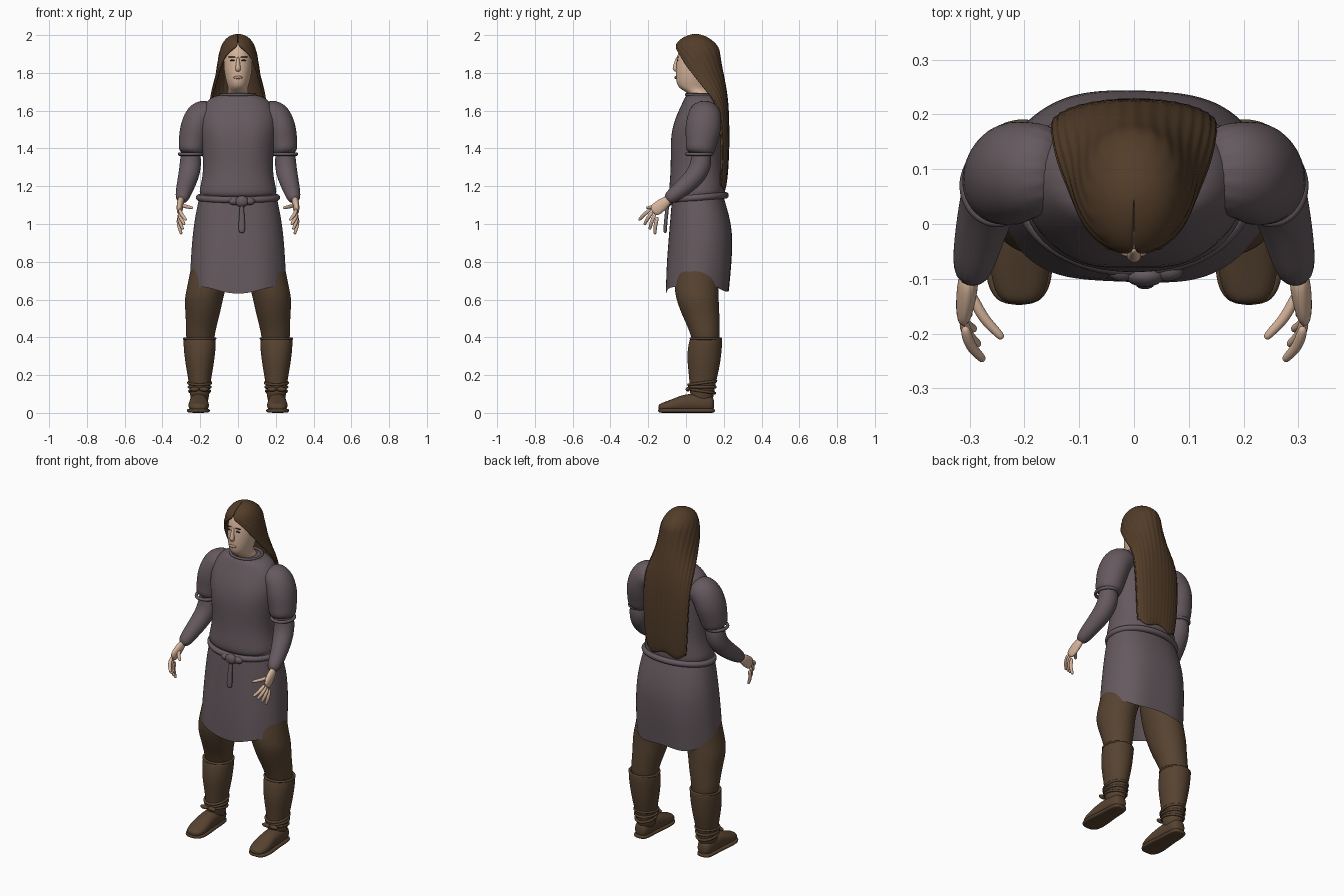
import bpy, bmesh, math
from mathutils import Vector

cube = bpy.data.objects.get("Cube")
if cube:
    bpy.data.objects.remove(cube, do_unlink=True)


def material(name, *colour):
    mat = bpy.data.materials.new(name)
    mat.use_nodes = True
    mat.diffuse_color = (*colour, 1)
    shader = mat.node_tree.nodes["Principled BSDF"]
    shader.inputs["Base Color"].default_value = (*colour, 1)
    shader.inputs["Roughness"].default_value = .8
    return mat


CLOTH = material("mauve cloth", .13, .1, .113)
HAIR = material("brown hair", .085, .046, .022)
LEATHER = material("brown leather", .095, .056, .03)
SKIN = material("skin", .68, .46, .33)
LIP = material("lip", .5, .28, .2)
DARK = material("dark brown", .05, .03, .02)
UP, FORWARD = Vector((0, 0, 1)), Vector((0, -1, 0))


def finish(name, bm, mat, mirror=False, smooth=2, thick=0):
    """Turn the mesh into a smooth shaded object with its modifiers."""
    bmesh.ops.recalc_face_normals(bm, faces=bm.faces)
    for face in bm.faces:
        face.smooth = True
    mesh = bpy.data.meshes.new(name)
    bm.to_mesh(mesh)
    bm.free()
    mesh.materials.append(mat)
    ob = bpy.data.objects.new(name, mesh)
    bpy.context.collection.objects.link(ob)
    if mirror:
        ob.modifiers.new("Mirror", 'MIRROR').use_mirror_merge = False
    if thick:
        solid = ob.modifiers.new("Thickness", 'SOLIDIFY')
        solid.thickness, solid.offset = thick, 0
    if smooth:
        subdivision = ob.modifiers.new("Smooth", 'SUBSURF')
        subdivision.levels = subdivision.render_levels = smooth
    return ob


def bridge(bm, rings, closed=True):
    count = len(rings[0])
    for ring, following in zip(rings, rings[1:]):
        for i in range(count if closed else count - 1):
            j = (i + 1) % count
            bm.faces.new((ring[i], ring[j], following[j], following[i]))


def at(x, *rows):
    return [(x, *row) for row in rows]


def loft(name, rows, mat, axis=None, sides=16, power=2, caps=True, shape=None, **options):
    """Rows are x, y, z, side radius and an optional cross radius."""
    bm, rings = bmesh.new(), []
    points = [Vector(row[:3]) for row in rows]
    for k, (point, row) in enumerate(zip(points, rows)):
        ahead, behind = points[min(k + 1, len(points) - 1)], points[max(k - 1, 0)]
        along = axis or (ahead - behind).normalized()
        side = Vector((1, 0, 0))
        side = (side - along * side.dot(along)).normalized()
        cross = along.cross(side)
        ring = []
        for i in range(sides):
            angle = math.tau * i / sides
            c, s = math.cos(angle), math.sin(angle)
            co = point + side * math.copysign(abs(c) ** (2 / power), c) * row[3]
            co += cross * math.copysign(abs(s) ** (2 / power), s) * row[-1]
            ring.append(bm.verts.new(shape(co, angle) if shape else co))
        rings.append(ring)
    bridge(bm, rings)
    if caps:
        bm.faces.new(rings[0])
        bm.faces.new(rings[-1])
    return finish(name, bm, mat, **options)


def band(name, centre, rx, ry, thickness, mat, tilt=0, **options):
    """Rolled ring around an oval, tilted toward the back."""
    bm, rings = bmesh.new(), []
    x, y, z = centre
    for i in range(33):
        a = math.tau * i / 32
        ring = []
        for j in range(8):
            b = math.tau * j / 8
            out, rise = thickness * math.cos(b), thickness * math.sin(b)
            ring.append(bm.verts.new((x + (rx + out) * math.cos(a),
                                      y + (ry + out) * math.sin(a),
                                      z + rise + tilt * math.sin(a))))
        rings.append(ring)
    bridge(bm, rings)
    bmesh.ops.remove_doubles(bm, verts=bm.verts, dist=.00001)
    return finish(name, bm, mat, smooth=1, **options)


def blob(name, centre, size, mat, **options):
    bm = bmesh.new()
    bmesh.ops.create_uvsphere(bm, u_segments=16, v_segments=10, radius=1)
    for vert in bm.verts:
        vert.co = Vector(a * b + c for a, b, c in zip(vert.co, size, centre))
    return finish(name, bm, mat, smooth=0, **options)


# Tunic top with a soft chest
def chest(co, angle):
    if math.sin(angle) < 0:
        distance = math.hypot(abs(co.x) - .09, co.z - 1.47) / .06
        co.y -= .015 * math.exp(-distance ** 2)
    return co


loft("tunic_top", at(0, (.08, 1.69, .1, .08), (.09, 1.66, .17, .1), (.07, 1.56, .21, .13),
                     (.06, 1.46, .2, .14), (.06, 1.3, .18, .14), (.06, 1.2, .2, .15),
                     (.06, 1.16, .21, .15), (.06, 1.13, .18, .13)),
     CLOTH, UP, sides=24, power=2.2, shape=chest)
band("neckline", (0, .08, 1.685), .09, .08, .008, CLOTH)


# Skirt with folds that grow toward an uneven hem
def folds(co, angle):
    growth = max(0, 1.1 - co.z) * .06 * math.cos(6 * angle + .5)
    co.x *= 1 + growth / 2
    co.y += (co.y - .06) * growth
    if co.z < .7:
        co.z += .02 * math.cos(2 * angle) + .01 * math.sin(5 * angle)
    return co


loft("skirt", at(0, (.06, 1.17, .2, .13), (.07, 1.08, .22, .15), (.08, .96, .24, .17),
                 (.07, .8, .25, .175), (.06, .66, .255, .17)),
     CLOTH, UP, sides=32, power=2.3, caps=False, shape=folds)

# Rope belt with a knot and a hanging end
band("belt", (0, .065, 1.14), .207, .145, .019, CLOTH, tilt=.012)
blob("belt_knot", (.02, -.095, 1.12), (.035, .02, .03), CLOTH)
for offset in (-.04, .04):
    blob("belt_knot_loop", (.02 + offset, -.085, 1.12), (.03, .02, .02), CLOTH)
loft("belt_end", at(.02, (-.095, 1.12, .01), (-.105, 1.04, .015, .01),
                    (-.11, .98, .02, .01), (-.11, .95, .015, .01)), CLOTH, UP, sides=10)

# Sleeves and forearms
loft("sleeve", [(.12, .1, 1.6, .07, .08), (.2, .1, 1.58, .09), (.23, .09, 1.5, .085, .1),
                (.24, .08, 1.42, .075, .08), (.25, .07, 1.36, .07, .08)], CLOTH, mirror=True)
band("sleeve_hem", (.25, .07, 1.37), .06, .067, .01, CLOTH, mirror=True)
loft("forearm", [(.25, .08, 1.42, .05), (.25, .085, 1.31, .06), (.265, .04, 1.24, .055),
                 (.285, -.03, 1.18, .045), (.3, -.11, 1.12, .035)], CLOTH, mirror=True)

# Hands with evenly fanned fingers
loft("palm", [(.3, -.085, 1.135, .02, .025), (.306, -.13, 1.1, .02, .035),
              (.313, -.18, 1.06, .013, .037)], SKIN, sides=12, mirror=True)


def finger(name, base, tip):
    knuckle = base.lerp(tip, .5) + Vector((.008, -.006, 0))
    loft(name, [(*base, .011), (*knuckle, .011), (*base.lerp(tip, .9), .009), (*tip, .006)],
         SKIN, sides=8, mirror=True)


first_base, last_base = Vector((.31, -.185, 1.08)), Vector((.315, -.15, 1.04))
first_tip, last_tip = Vector((.275, -.25, 1.02)), Vector((.3, -.165, .945))
for i, name in enumerate(("index_finger", "middle_finger", "ring_finger", "little_finger")):
    finger(name, first_base.lerp(last_base, i / 3), first_tip.lerp(last_tip, i / 3))
finger("thumb", Vector((.3, -.12, 1.1)), Vector((.24, -.21, 1.085)))

# Head and face
loft("head", at(0, (.09, 1.63, .065), (.08, 1.69, .06), (.045, 1.71, .05, .07),
                (.035, 1.735, .057, .085), (.04, 1.78, .07, .096), (.05, 1.85, .08, .104),
                (.05, 1.93, .07, .09), (.05, 1.97, .045, .055)), SKIN, UP, sides=20)
loft("nose", at(0, (-.046, 1.885, .007), (-.053, 1.855, .01), (-.06, 1.82, .016),
                (-.05, 1.805, .01)), SKIN, UP, sides=10)
blob("lips", (0, -.054, 1.776), (.024, .007, .008), LIP)
blob("eyes", (.03, -.045, 1.866), (.014, .004, .004), DARK, mirror=True)
blob("brows", (.032, -.044, 1.884), (.02, .004, .003), DARK, mirror=True)

# Long hair: height, centre, width, depth and opening angle at the front
bm, strands = bmesh.new(), []
for z, y, rx, ry, gap in [
        (2, .05, .01, .01, 0), (1.99, .05, .045, .05, 0), (1.965, .05, .07, .09, 0),
        (1.937, .055, .084, .11, 2), (1.91, .056, .094, .117, 34), (1.85, .06, .104, .12, 56),
        (1.78, .08, .113, .115, 72), (1.7, .115, .138, .095, 88), (1.62, .17, .15, .05, 96),
        (1.4, .185, .145, .04, 98), (1.18, .175, .13, .035, 98)]:
    row = []
    for i in range(33):
        t = i / 16 - 1
        angle = math.pi / 2 + t * (math.pi - math.radians(gap))
        ridge = 1 + (.025 * (-1) ** i if gap else 0)
        drop = .012 * math.cos(7 * t) if z < 1.2 else 0
        row.append(bm.verts.new((rx * ridge * math.cos(angle),
                                 y + ry * ridge * math.sin(angle), z + drop)))
    strands.append(row)
bridge(bm, strands, closed=False)
bm.faces.new(strands[0])
finish("long_hair", bm, HAIR, thick=.014)

# Trouser legs
loft("trouser_leg", [(.1, .07, .98, .1, .11), (.14, .06, .76, .115, .12),
                     (.165, .055, .67, .105, .12), (.183, .06, .6, .105, .115),
                     (.187, .08, .51, .09, .1), (.2, .1, .43, .08), (.2, .11, .34, .07)],
     LEATHER, UP, mirror=True)

# Boots with cuffs, ankle laces and soles
loft("boot_shaft", at(.203, (.11, .37, .06), (.11, .405, .08), (.105, .39, .09),
                      (.095, .3, .083, .094), (.093, .21, .068, .08),
                      (.085, .13, .053, .066), (.085, .04, .05, .06)),
     LEATHER, UP, mirror=True)
band("boot_cuff", (.203, .105, .393), .083, .08, .007, LEATHER, mirror=True)
for i in range(3):
    band("ankle_lace", (.203, .086, .115 + i * .022), .054 + i * .003, .067 + i * .003,
         .008, LEATHER, tilt=.01 * (i - 1), mirror=True)
for offset in (-.025, .025):
    blob("lace_bow", (.205 + offset, .01, .125), (.026, .012, .012), LEATHER, mirror=True)
loft("boot_foot", at(.208, (.15, .045, .025, .03), (.13, .05, .045, .05), (.06, .055, .05),
                     (-.01, .05, .05), (-.07, .04, .058, .035), (-.12, .03, .05, .026),
                     (-.147, .03, .03, .016)),
     LEATHER, FORWARD, sides=14, power=2.3, mirror=True)
soles = [(.155, .03), (.125, .05), (.04, .05), (-.05, .063), (-.11, .063), (-.15, .036)]
loft("boot_sole", at(.21, *((y, .012, width, .012) for y, width in soles)),
     LEATHER, FORWARD, sides=12, power=4, mirror=True)
